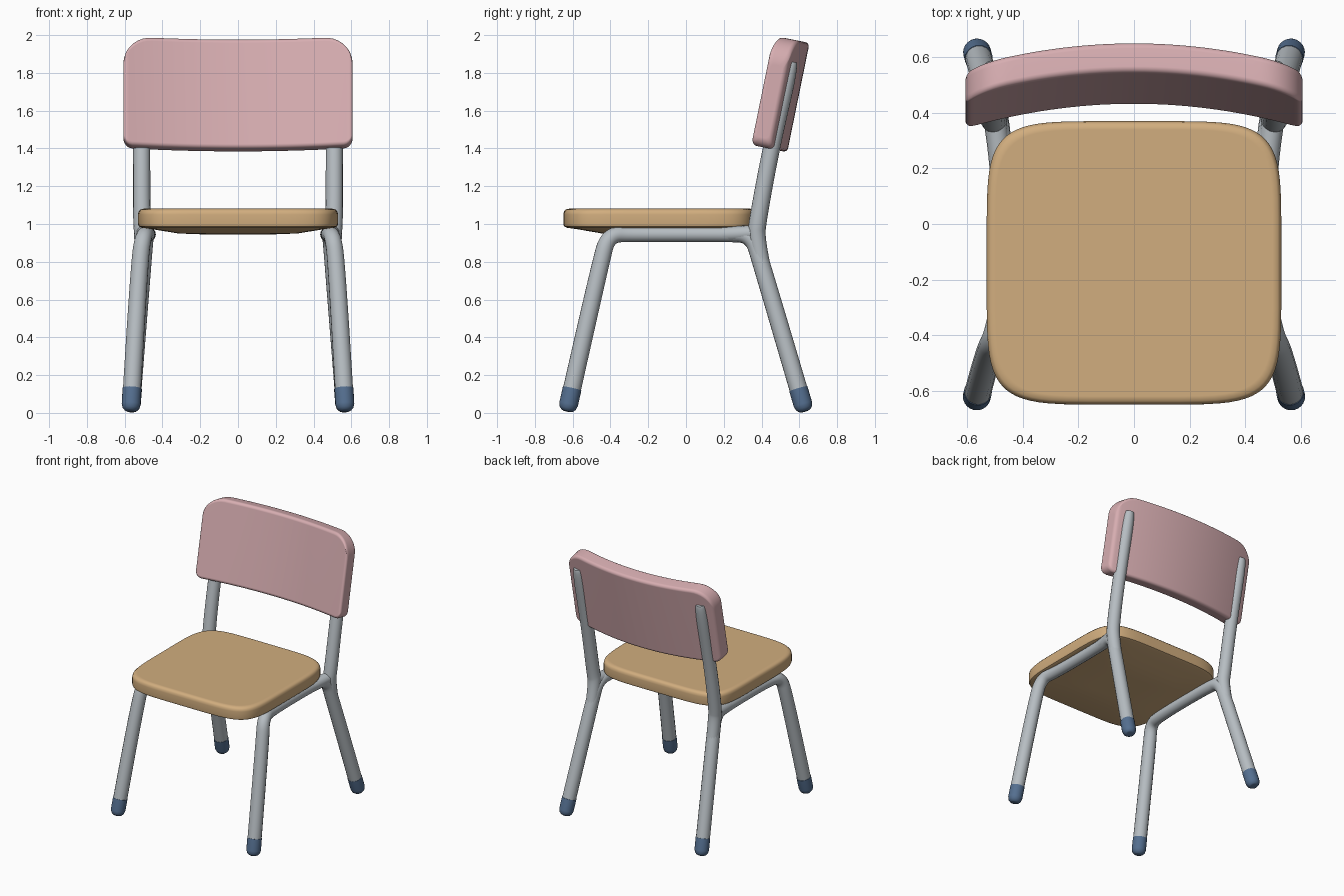
import bpy, bmesh
from math import sin, cos, pi, sqrt, copysign
from mathutils import Vector

cube = bpy.data.objects.get("Cube")
if cube:
    bpy.data.objects.remove(cube, do_unlink=True)


def material(name, rgb):
    mat = bpy.data.materials.new(name)
    mat.use_nodes = True
    mat.diffuse_color = (*rgb, 1)
    mat.node_tree.nodes["Principled BSDF"].inputs["Base Color"].default_value = (*rgb, 1)
    return mat


pink = material("pink", (0.68, 0.42, 0.44))
tan = material("tan_wood", (0.64, 0.42, 0.21))
steel = material("grey_steel", (0.47, 0.51, 0.54))
blue = material("blue_rubber", (0.09, 0.16, 0.28))


def finish(obj, mat):
    """Assign the colour and smooth the rounded faces."""
    obj.data.materials.clear()
    obj.data.materials.append(mat)
    bpy.ops.object.select_all(action="DESELECT")
    obj.select_set(True)
    bpy.context.view_layer.objects.active = obj
    bpy.ops.object.shade_smooth_by_angle(angle=0.7)
    obj.modifiers.new("even_shading", "WEIGHTED_NORMAL").keep_sharp = True
    return obj


def loft(name, rings, mat):
    """Skin a list of equal-length closed rings and cap both ends."""
    bm = bmesh.new()
    loops = [[bm.verts.new(p) for p in ring] for ring in rings]
    for a, b in zip(loops, loops[1:]):
        n = len(a)
        for i in range(n):
            j = (i + 1) % n
            bm.faces.new((a[i], a[j], b[j], b[i]))
    bm.faces.new(loops[0])
    bm.faces.new(loops[-1])
    bmesh.ops.recalc_face_normals(bm, faces=bm.faces)
    mesh = bpy.data.meshes.new(name)
    bm.to_mesh(mesh)
    bm.free()
    obj = bpy.data.objects.new(name, mesh)
    bpy.context.collection.objects.link(obj)
    return finish(obj, mat)


def tube(name, points, side, radius):
    """Bent steel tube; points are (x, y, z, relative radius)."""
    curve = bpy.data.curves.new(name + "_path", "CURVE")
    curve.dimensions = "3D"
    curve.bevel_depth = radius
    curve.bevel_resolution = 6
    curve.use_fill_caps = True
    spline = curve.splines.new("NURBS")
    spline.points.add(len(points) - 1)
    for p, (x, y, z, r) in zip(spline.points, points):
        p.co = (x * side, y, z, 1)
        p.radius = r
    spline.order_u = 3
    spline.use_endpoint_u = True
    spline.resolution_u = 10
    path = bpy.data.objects.new(name + "_path", curve)
    bpy.context.collection.objects.link(path)
    graph = bpy.context.evaluated_depsgraph_get()
    mesh = bpy.data.meshes.new_from_object(path.evaluated_get(graph))
    bpy.data.objects.remove(path, do_unlink=True)
    obj = bpy.data.objects.new(name, mesh)
    bpy.context.collection.objects.link(obj)
    return finish(obj, steel)


# Seat: squarish rounded slab with a shallow convex underside
def seat_ring(scale, z, count=72):
    def power(v):
        return copysign(abs(v) ** (2 / 5.5), v)
    ring = []
    for i in range(count):
        a = 2 * pi * (i + 0.5) / count
        ring.append((0.53 * scale * power(cos(a)), -0.14 + 0.51 * scale * power(sin(a)), z))
    return ring


seat_profile = [(0.3, 0.944), (0.6, 0.95), (0.85, 0.972), (0.96, 0.98), (0.99, 0.987),
                (1, 1.0), (1, 1.05), (0.993, 1.066), (0.975, 1.077), (0.94, 1.081)]
loft("seat", [seat_ring(s, z) for s, z in seat_profile], tan)


# Backrest: bent, reclined panel with large upper and small lower corners
HALF, HEIGHT, THICK, EDGE = 0.607, 0.59, 0.11, 0.022


def corner_drop(x, r):
    over = max(0, abs(x) - (HALF - r))
    return r - sqrt(max(0, r * r - over * over))


def back_section(x):
    low, high = corner_drop(x, 0.05), HEIGHT - corner_drop(x, 0.15)
    bow = 0.09 * (1 - (x / HALF) ** 2)
    inset = corner_drop(x, EDGE)
    front, rear = bow + inset, bow + THICK - inset
    ring = []
    corners = [(rear, high, -1, -1), (front, high, 1, -1), (front, low, 1, 1), (rear, low, -1, 1)]
    for k, (d, h, sd, sh) in enumerate(corners):
        for step in range(5):
            a = k * pi / 2 + step * pi / 8
            depth = d + EDGE * (sd + cos(a))
            height = h + EDGE * (sh + sin(a))
            ring.append((x, 0.34 + 0.98 * depth + 0.2 * height,
                         1.42 - 0.2 * depth + 0.98 * height))
    return ring


STEPS = 48
loft("backrest", [back_section(HALF * sin(pi * (i / STEPS - 0.5))) for i in range(STEPS + 1)], pink)


# Rubber foot: rounded cap along the leg direction
def foot(name, base, toward):
    axis = (toward - base).normalized()
    u = axis.cross(Vector((0, 1, 0))).normalized()
    v = axis.cross(u)
    profile = [(0, 0.02), (0.005, 0.032), (0.018, 0.044), (0.04, 0.05), (0.125, 0.05), (0.125, 0.04)]
    rings = [[base + axis * s + r * (u * cos(2 * pi * i / 24) + v * sin(2 * pi * i / 24))
              for i in range(24)] for s, r in profile]
    loft(name, rings, blue)


# Steel frame, one set per side
for side, label in ((1, "left"), (-1, "right")):
    front_base, front_knee = Vector((0.568, -0.63, 0.008)), Vector((0.522, -0.452, 0.8))
    rear_base, rear_knee = Vector((0.568, 0.63, 0.008)), Vector((0.505, 0.4, 0.79))
    front_start = front_base.lerp(front_knee, 0.06)
    rear_start = rear_base.lerp(rear_knee, 0.06)

    # Front leg, side rail and rear leg in one bent tube
    tube(label + "_leg_frame", [
        (*front_start, 1.03), (*front_knee, 1), (0.5, -0.41, 0.945, 0.92),
        (0.475, -0.28, 0.945, 0.85), (0.475, 0.2, 0.945, 0.85),
        (0.49, 0.35, 0.945, 0.95), (*rear_knee, 1), (*rear_start, 1.03)], side, 0.047)

    # Upright carrying the backrest, running down into the rear leg
    tube(label + "_upright", [
        (0.51, 0.556, 1.86, 0.7), (0.51, 0.552, 1.84, 1), (0.51, 0.45, 1.4, 1),
        (0.51, 0.38, 1.02, 1.03), (0.5, 0.37, 0.92, 1.05), (0.505, 0.41, 0.75, 0.95)], side, 0.045)

    # Short brace filling the joint between rail and upright
    tube(label + "_joint", [
        (0.475, 0.1, 0.945, 0.9), (0.48, 0.25, 0.945, 1), (0.5, 0.37, 0.955, 1)], side, 0.041)

    flip = Vector((side, 1, 1))
    foot(label + "_front_foot", front_base * flip, front_knee * flip)
    foot(label + "_rear_foot", rear_base * flip, rear_knee * flip)
